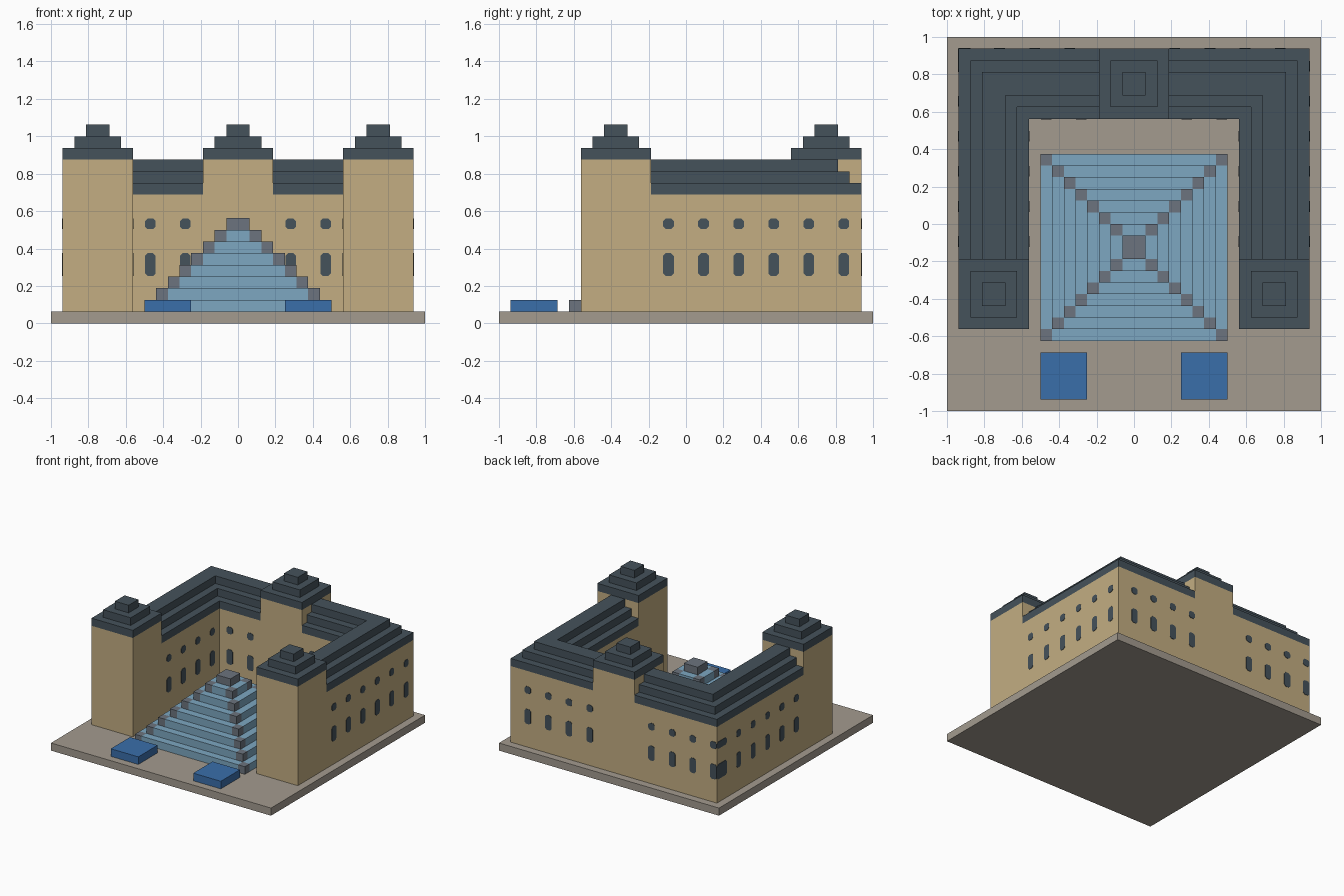
import bpy, bmesh
from mathutils import Vector

if "Cube" in bpy.data.objects:
    bpy.data.objects.remove(bpy.data.objects["Cube"])

U = 0.0625  # building module


def material(name, rgb):
    lin = [(c / 255 / 12.92) if c < 11 else ((c / 255 + 0.055) / 1.055) ** 2.4 for c in rgb]
    m = bpy.data.materials.new(name)
    m.diffuse_color = (*lin, 1)
    m.use_nodes = True
    m.node_tree.nodes["Principled BSDF"].inputs["Base Color"].default_value = m.diffuse_color
    return m


STONE = material("tan stone", (195, 174, 130))
SLATE = material("dark slate", (69, 82, 91))
PAVING = material("warm grey paving", (163, 155, 143))
GLASS = material("pale blue glass", (125, 167, 193))
STEEL = material("steel grey", (108, 116, 126))
WATER = material("blue water", (58, 110, 170))


def finish(bm, name, mat):
    bmesh.ops.recalc_face_normals(bm, faces=bm.faces)
    me = bpy.data.meshes.new(name)
    bm.to_mesh(me)
    bm.free()
    me.materials.append(mat)
    ob = bpy.data.objects.new(name, me)
    bpy.context.collection.objects.link(ob)
    return ob


def add_prism(bm, pts, direction):
    """Extrude a closed outline of 3D points along a direction."""
    face = bm.faces.new([bm.verts.new(p) for p in pts])
    ext = bmesh.ops.extrude_face_region(bm, geom=[face], use_keep_orig=True)
    vs = [g for g in ext["geom"] if isinstance(g, bmesh.types.BMVert)]
    bmesh.ops.translate(bm, verts=vs, vec=direction)


def prism(name, outline, z0, z1, mat):
    bm = bmesh.new()
    add_prism(bm, [(x, y, z0) for x, y in outline], Vector((0, 0, z1 - z0)))
    return finish(bm, name, mat)


def square(cx, cy, h):
    return [(cx - h, cy - h), (cx + h, cy - h), (cx + h, cy + h), (cx - h, cy + h)]


def mirror_x(ob):
    m = ob.modifiers.new("mirror", "MIRROR")
    m.use_axis[0] = True
    m.use_mirror_merge = False


# Paved base and two front pools
prism("base", square(0, 0, 16 * U), 0, U, PAVING)
mirror_x(prism("pool", square(6 * U, -13 * U, 2 * U), U, 2 * U, WATER))

# U-shaped palace walls
I, O, B, F = 9 * U, 15 * U, 15 * U, -3 * U
prism("palace_walls", [(-O, F), (-I, F), (-I, I), (I, I), (I, F), (O, F), (O, B), (-O, B)],
      U, 11 * U, STONE)

# Stepped wing roofs
for k in range(3):
    i = k * U
    mirror_x(prism(f"wing_roof_step_{k + 1}",
                   [(3 * U, I + i), (I + i, I + i), (I + i, F), (O - i, F), (O - i, B - i), (3 * U, B - i)],
                   (11 + k) * U, (12 + k) * U, SLATE))


# Towers with stepped caps
def tower(name, cx, cy, z0, mirrored):
    parts = [prism(name, square(cx, cy, 3 * U), z0, 14 * U, STONE)]
    for k in range(3):
        parts.append(prism(f"{name}_cap_{k + 1}", square(cx, cy, (3 - k) * U),
                           (14 + k) * U, (15 + k) * U, SLATE))
    if mirrored:
        for p in parts:
            mirror_x(p)


tower("front_tower", 12 * U, -6 * U, U, True)
tower("back_tower", 0, 12 * U, 11 * U, False)

# Glass pyramid: stepped layers with steel corner blocks
PY = -2 * U
corners = bmesh.new()
for k in range(7):
    h, z = (8 - k) * U, (1 + k) * U
    g = h - U
    cross = [(-g, -h), (g, -h), (g, -g), (h, -g), (h, g), (g, g),
             (g, h), (-g, h), (-g, g), (-h, g), (-h, -g), (-g, -g)]
    prism(f"pyramid_glass_{k + 1}", [(x, y + PY) for x, y in cross], z, z + U, GLASS)
    c = h - U / 2
    for sx in (-1, 1):
        for sy in (-1, 1):
            add_prism(corners, [(x, y, z) for x, y in square(sx * c, PY + sy * c, U / 2)],
                      Vector((0, 0, U)))
finish(corners, "pyramid_corner_blocks", STEEL)
prism("pyramid_tip", square(0, PY, U), 8 * U, 9 * U, STEEL)


# Windows: thin octagonal plates, tall below and small above
def add_windows(bm, axis, plane, normal, centre, half=0.0285):
    for z0, z1 in ((0.253, 0.375), (0.503, 0.5605)):
        c = 0.014
        a, b = centre - half, centre + half
        oct_ = [(a + c, z0), (b - c, z0), (b, z0 + c), (b, z1 - c),
                (b - c, z1), (a + c, z1), (a, z1 - c), (a, z0 + c)]
        if axis == "x":
            add_prism(bm, [(plane, t, z) for t, z in oct_], Vector((normal * 0.003, 0, 0)))
        else:
            add_prism(bm, [(t, plane, z) for t, z in oct_], Vector((0, normal * 0.003, 0)))


bm = bmesh.new()
for k in range(6):  # outer side walls
    y = (-1.5 + 3 * k) * U
    add_windows(bm, "x", O, 1, y)
    if k < 5:
        add_windows(bm, "x", -O, -1, y)
    if k < 4:  # courtyard side walls
        add_windows(bm, "x", I, -1, y)
        add_windows(bm, "x", -I, 1, y)
add_windows(bm, "x", -O, -1, 14 * U, U)  # wide corner window
for x in (-7.5, -4.5, 4.5, 7.5):  # courtyard back wall
    add_windows(bm, "y", I, -1, x * U)
for k in range(10):  # rear wall, skipping the tower
    if k not in (4, 5):
        add_windows(bm, "y", B, 1, (-14.5 + 3 * k) * U, U / 2 if k == 0 else 0.0285)
finish(bm, "windows", SLATE)
